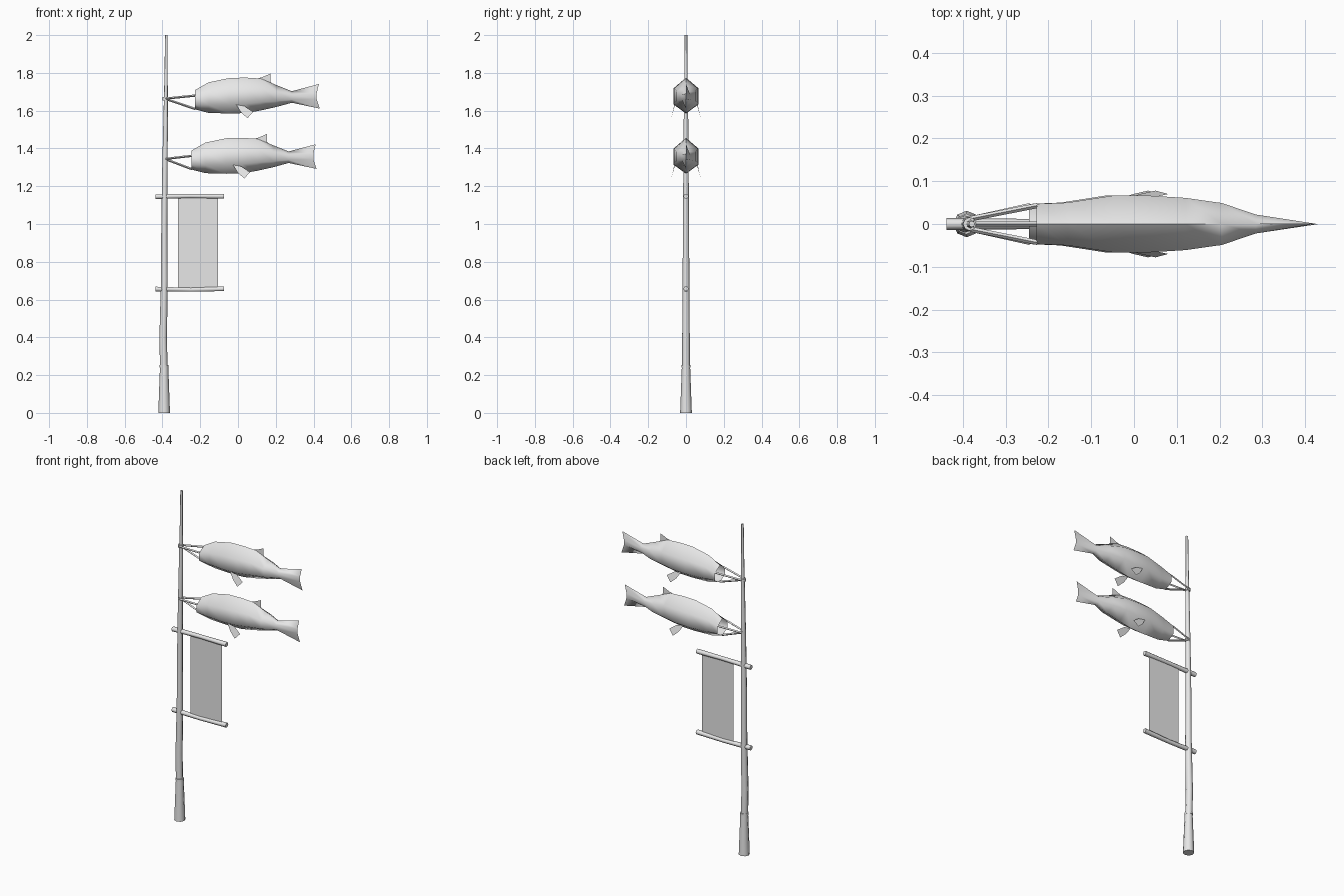
import bpy, math
from mathutils import Vector

if "Cube" in bpy.data.objects:
    bpy.data.objects.remove(bpy.data.objects["Cube"])

grey = bpy.data.materials.new("plain grey")
grey.diffuse_color = (0.8, 0.8, 0.8, 1)
grey.use_nodes = True
grey.node_tree.nodes["Principled BSDF"].inputs["Base Color"].default_value = grey.diffuse_color


def make(name, verts, faces, smooth=None):
    mesh = bpy.data.meshes.new(name)
    mesh.from_pydata([tuple(v) for v in verts], [], faces)
    mesh.materials.append(grey)
    mesh.validate()
    ob = bpy.data.objects.new(name, mesh)
    bpy.context.collection.objects.link(ob)
    if smooth:
        bpy.ops.object.select_all(action='DESELECT')
        ob.select_set(True)
        bpy.context.view_layer.objects.active = ob
        bpy.ops.object.shade_smooth_by_angle(angle=math.radians(smooth))
    return ob


def loft(name, rings, caps=True, smooth=None):
    """Skin a list of equal-sized rings."""
    n = len(rings[0])
    verts = [v for r in rings for v in r]
    faces = [(i * n + j, i * n + (j + 1) % n, (i + 1) * n + (j + 1) % n, (i + 1) * n + j)
             for i in range(len(rings) - 1) for j in range(n)]
    if caps:
        faces.append(tuple(range(n))[::-1])
        faces.append(tuple(range(len(verts) - n, len(verts))))
    return make(name, verts, faces, smooth)


def tube(name, path, sides=6, smooth=65):
    """Tapered rod through (x, y, z, radius) points."""
    pts = [Vector(p[:3]) for p in path]
    axis = (pts[-1] - pts[0]).normalized()
    ref = Vector((0, 1, 0))
    u = (ref - axis * ref.dot(axis)).normalized()
    v = axis.cross(u)
    rings = []
    for p, q in zip(pts, path):
        angles = [2 * math.pi * k / sides for k in range(sides)]
        rings.append([p + q[3] * (math.cos(a) * u + math.sin(a) * v) for a in angles])
    return loft(name, rings, True, smooth)


# Pole: flared foot, collar and slightly bent shaft
tube("pole_foot", [(-0.391, 0, 0, 0.031), (-0.391, 0, 0.245, 0.022)], 8)
tube("pole_collar", [(-0.392, 0, 0.24, 0.024), (-0.392, 0, 0.253, 0.024)], 8)
tube("pole_shaft", [(-0.393, 0, 0.24, 0.020), (-0.396, 0, 0.40, 0.020),
                    (-0.390, 0, 0.70, 0.018), (-0.390, 0, 1.00, 0.016),
                    (-0.387, 0, 1.30, 0.014), (-0.383, 0, 1.55, 0.012),
                    (-0.381, 0, 1.75, 0.009), (-0.379, 0, 2.00, 0.007)], 8)

# Banner hung between two crossbars
tube("upper_crossbar", [(-0.438, 0, 1.145, 0.014), (-0.25, 0, 1.148, 0.012), (-0.075, 0, 1.147, 0.014)])
tube("lower_crossbar", [(-0.438, 0, 0.656, 0.014), (-0.25, 0, 0.652, 0.012), (-0.075, 0, 0.657, 0.014)])
make("banner", [(-0.318, 0, 0.655), (-0.106, 0, 0.655), (-0.106, 0, 1.145), (-0.318, 0, 1.145)],
     [(0, 1, 2, 3)])

# Fish body sections: x, half width, bottom z, top z
SECTIONS = [(-0.228, 0.047, 1.607, 1.709), (-0.155, 0.050, 1.588, 1.750),
            (-0.045, 0.067, 1.585, 1.773), (0.040, 0.066, 1.587, 1.775),
            (0.120, 0.061, 1.601, 1.770), (0.205, 0.049, 1.620, 1.735),
            (0.285, 0.022, 1.642, 1.703)]


def fish(name, dx, dz):
    def place(points):
        return [(x + dx, y, z + dz) for x, y, z in points]

    # Hollow windsock body, six-sided, pinching into a flat forked tail
    rings = []
    for x, w, lo, hi in SECTIONS:
        a, b = lo + (hi - lo) * 0.26, lo + (hi - lo) * 0.70
        rings.append(place([(x, 0, hi), (x, -w, b), (x, -w, a), (x, 0, lo), (x, w, a), (x, w, b)]))
    rings.append(place([(0.428, 0, 1.741), (0.416, -0.001, 1.690), (0.416, -0.001, 1.662),
                        (0.433, 0, 1.611), (0.416, 0.001, 1.662), (0.416, 0.001, 1.690)]))
    loft(name + "_body", rings, False, 70)

    # Back fin with an upright rear edge
    make(name + "_back_fin",
         place([(0.085, 0, 1.765), (0.13, 0, 1.778), (0.171, 0, 1.796),
                (0.171, 0, 1.755), (0.19, 0, 1.735), (0.12, 0, 1.75)]),
         [(0, 5, 4, 3, 2, 1)])

    for side, s in (("front", -1), ("rear", 1)):
        # Side fin slanting down and back
        make(f"{name}_{side}_side_fin",
             place([(-0.01, s * 0.062, 1.632), (0.035, s * 0.060, 1.624),
                    (0.080, s * 0.070, 1.593), (0.050, s * 0.078, 1.560),
                    (0.015, s * 0.070, 1.592)]),
             [(0, 1, 2, 3, 4)])
        # Upper cords from the mouth to the pole
        cord = place([(-0.226, s * 0.043, 1.680)])[0]
        tube(f"{name}_{side}_cord", [(-0.383, s * 0.012, 1.664 + dz, 0.006), (*cord, 0.006)], 4)

    # Lower cord and the knot round the pole
    low = place([(-0.226, 0, 1.609)])[0]
    tube(name + "_lower_cord", [(-0.383, 0, 1.662 + dz, 0.006), (*low, 0.006)], 4)
    tube(name + "_knot", [(-0.384, 0, 1.655 + dz, 0.0155), (-0.384, 0, 1.672 + dz, 0.0155)], 8)


fish("upper_fish", 0, 0)
fish("lower_fish", -0.017, -0.319)
